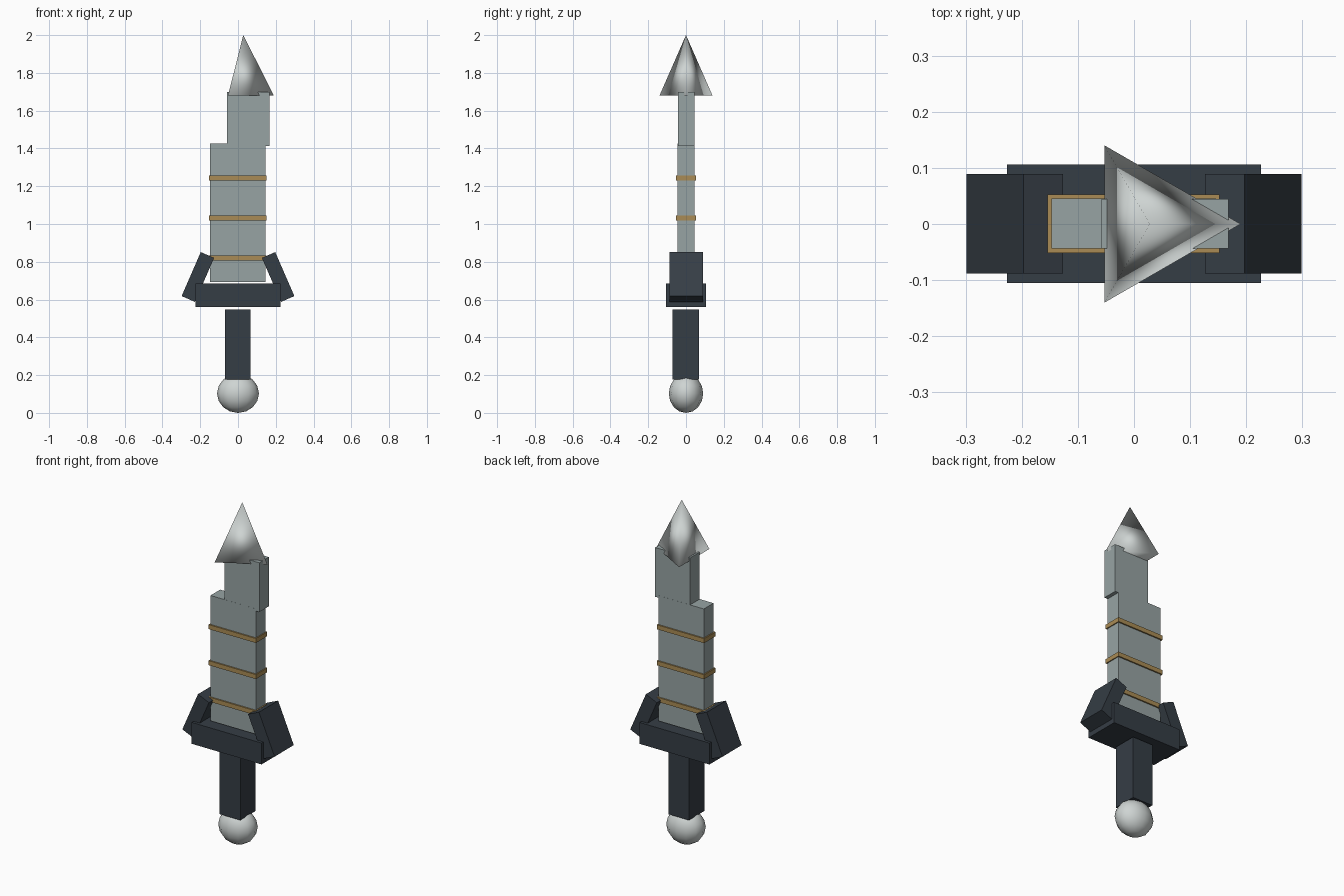
import bpy, math

if "Cube" in bpy.data.objects:
    bpy.data.objects.remove(bpy.data.objects["Cube"])


def material(name, rgb):
    m = bpy.data.materials.new(name)
    m.diffuse_color = (*rgb, 1)
    m.use_nodes = True
    m.node_tree.nodes["Principled BSDF"].inputs["Base Color"].default_value = m.diffuse_color
    return m


DARK = material("dark_leather", (0.036, 0.047, 0.060))
STEEL = material("blade_steel", (0.31, 0.37, 0.37))
GOLD = material("brass", (0.40, 0.26, 0.09))
SILVER = material("silver", (0.62, 0.66, 0.65))


def finish(name, mat):
    ob = bpy.context.object
    ob.name = name
    ob.data.materials.append(mat)
    return ob


def box(name, mat, x, y, z, tilt=0):
    """Box from (min, max) ranges, optionally tilted about y."""
    bpy.ops.mesh.primitive_cube_add(
        size=1, location=[(r[0] + r[1]) / 2 for r in (x, y, z)],
        rotation=(0, tilt, 0))
    ob = finish(name, mat)
    ob.scale = [r[1] - r[0] for r in (x, y, z)]
    return ob


# pommel
bpy.ops.mesh.primitive_uv_sphere_add(segments=12, ring_count=8, radius=1,
                                     location=(0, 0, 0.103))
pommel = finish("pommel", SILVER)
pommel.scale = (0.111, 0.091, 0.103)
bpy.ops.object.shade_smooth()

# grip and crossguard
box("grip", DARK, (-0.068, 0.065), (-0.072, 0.07), (0.178, 0.548))
box("crossguard", DARK, (-0.226, 0.226), (-0.105, 0.106), (0.56, 0.685))

# tilted guard arms, one on each side
for side, label in ((-1, "left"), (1, "right")):
    cx, cz, w, h = side * 0.2125, 0.7195, 0.077, 0.254
    box("guard_arm_" + label, DARK, (cx - w / 2, cx + w / 2),
        (-0.088, 0.089), (cz - h / 2, cz + h / 2), -side * math.radians(23.5))

# stepped blade
box("lower_blade", STEEL, (-0.147, 0.146), (-0.044, 0.045), (0.692, 1.425))
box("upper_blade", STEEL, (-0.058, 0.168), (-0.0435, 0.0445), (1.412, 1.70))

# bands round the blade
for i, z in enumerate((0.82, 1.032, 1.243)):
    box(f"blade_band_{i + 1}", GOLD, (-0.154, 0.152), (-0.052, 0.053),
        (z - 0.013, z + 0.013))

# three-sided tip, one corner pointing to +x
bpy.ops.mesh.primitive_cone_add(vertices=3, radius1=0.162, radius2=0,
                                depth=0.32, location=(0.028, 0, 1.84))
tip = finish("blade_tip", SILVER)
corner = max(tip.data.vertices, key=lambda v: v.co.xy.length).co
tip.rotation_euler.z = -math.atan2(corner.y, corner.x)
bpy.ops.object.shade_smooth()
